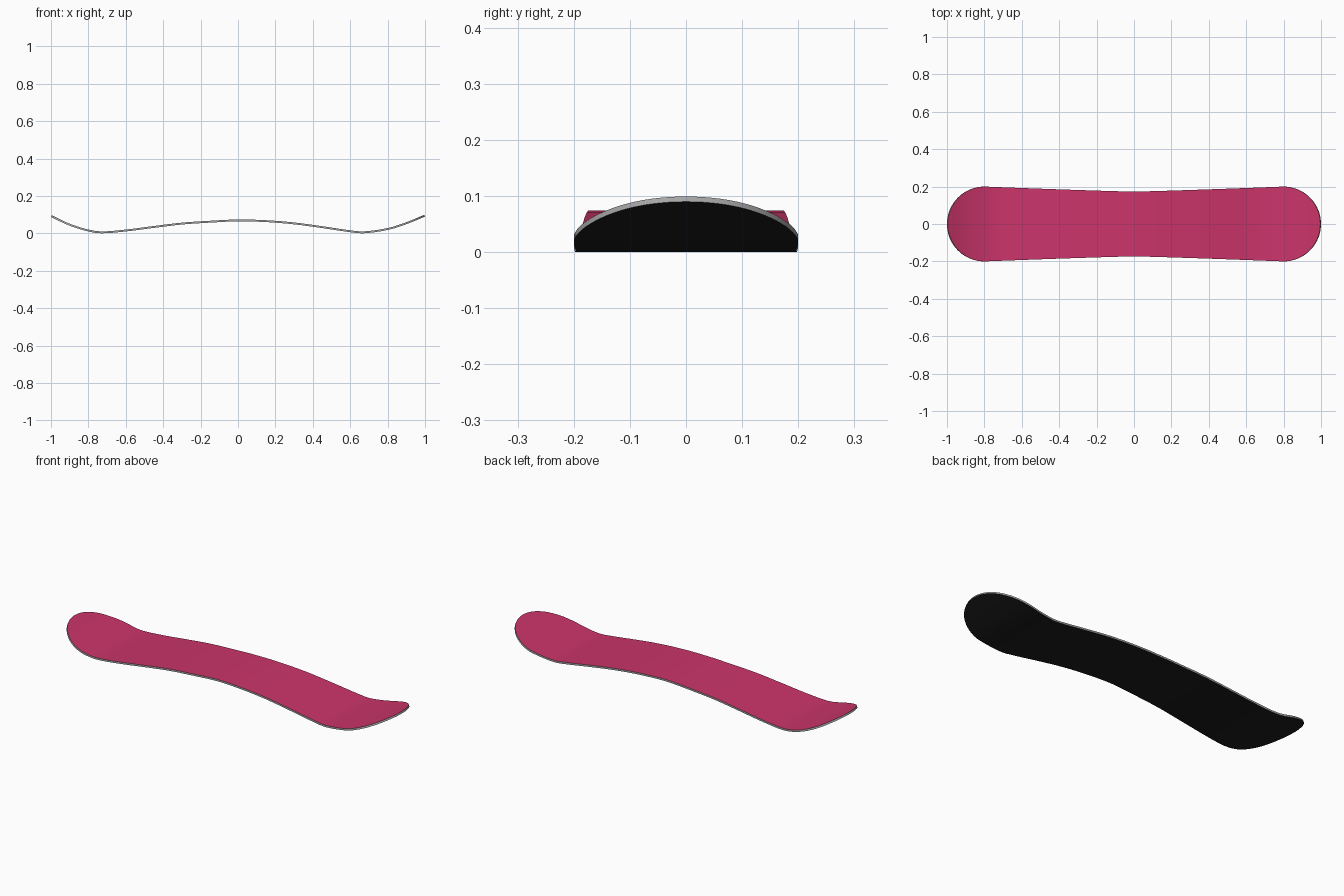
import bpy, bmesh, math

if "Cube" in bpy.data.objects:
    bpy.data.objects.remove(bpy.data.objects["Cube"])

# side profile of the board's centre line: (x, z)
PROFILE = [(-1.0, .094), (-.9, .047), (-.8, .016), (-.73, .006), (-.6, .016), (-.45, .035),
           (-.3, .053), (-.15, .063), (0, .070), (.15, .066), (.3, .054), (.45, .034),
           (.6, .012), (.67, .006), (.8, .024), (.9, .055), (1.0, .096)]
THICK, TIP_X, TIP_R, WAIST = 0.01, 0.798, 0.2, 0.173


def slope(i):
    a, b = PROFILE[max(i - 1, 0)], PROFILE[min(i + 1, len(PROFILE) - 1)]
    return (b[1] - a[1]) / (b[0] - a[0])


def height(x):
    # smooth cubic through the profile points
    i = max(k for k in range(len(PROFILE) - 1) if PROFILE[k][0] <= x)
    (x0, z0), (x1, z1) = PROFILE[i], PROFILE[i + 1]
    h = x1 - x0
    t = (x - x0) / h
    return ((2*t**3 - 3*t**2 + 1) * z0 + (t**3 - 2*t**2 + t) * h * slope(i)
            + (3*t**2 - 2*t**3) * z1 + (t**3 - t**2) * h * slope(i + 1))


def material(name, color):
    m = bpy.data.materials.new(name)
    m.diffuse_color = (*color, 1)
    m.use_nodes = True
    m.node_tree.nodes["Principled BSDF"].inputs["Base Color"].default_value = m.diffuse_color
    return m


# half outline: waisted middle, then round end
half = [(TIP_X * i / 24, WAIST + (TIP_R - WAIST) * (i / 24) ** 1.15) for i in range(24)]
half += [(TIP_X + TIP_R * math.sin(a), TIP_R * math.cos(a))
         for a in (math.pi / 2 * i / 20 for i in range(20))]
tip = TIP_X + TIP_R
stations = [(-x, w) for x, w in reversed(half[1:])] + half

# deck surface from crosswise strips
bm = bmesh.new()
rows = [[bm.verts.new((x, w * k / 2, height(x))) for k in range(-2, 3)] for x, w in stations]
for a, b in zip(rows, rows[1:]):
    for k in range(4):
        bm.faces.new((a[k], b[k], b[k + 1], a[k + 1]))
for row, x, s in ((rows[0], -tip, -1), (rows[-1], tip, 1)):
    v = bm.verts.new((x, 0, height(x)))
    for k in range(4):
        f = (row[k], v, row[k + 1])
        bm.faces.new(f if s > 0 else f[::-1])
mesh = bpy.data.meshes.new("snowboard")
bm.to_mesh(mesh)
bm.free()
board = bpy.data.objects.new("snowboard", mesh)
bpy.context.collection.objects.link(board)

# top sheet, base and side wall colours
for m in (material("top_sheet", (.60, .035, .145)), material("base", (.012, .012, .012)),
          material("side_wall", (.38, .38, .38))):
    mesh.materials.append(m)

# thickness
mod = board.modifiers.new("thickness", "SOLIDIFY")
mod.thickness, mod.offset = THICK, 0
mod.material_offset, mod.material_offset_rim = 1, 2
bpy.context.view_layer.objects.active = board
board.select_set(True)
bpy.ops.object.modifier_apply(modifier="thickness")
low = min(v.co.z for v in board.data.vertices)
for v in board.data.vertices:
    v.co.z -= low
bpy.ops.object.shade_smooth_by_angle(angle=math.radians(35))
